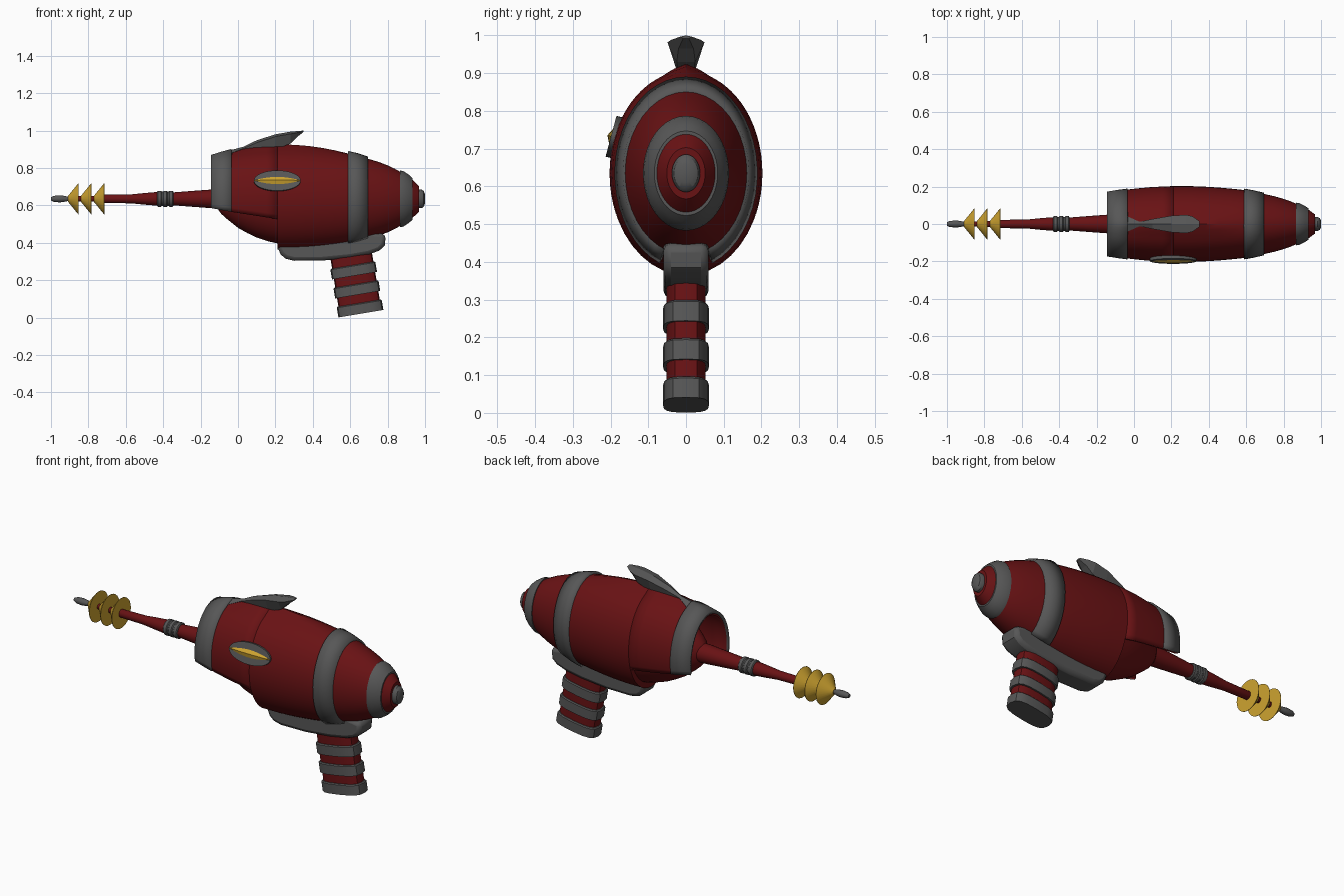
import bpy, bmesh, math
from mathutils import Vector

if "Cube" in bpy.data.objects:
    bpy.data.objects.remove(bpy.data.objects["Cube"])

ZC = 0.635  # height of the long axis


def material(name, col):
    m = bpy.data.materials.new(name)
    m.diffuse_color = (*col, 1)
    m.use_nodes = True
    m.node_tree.nodes["Principled BSDF"].inputs["Base Color"].default_value = m.diffuse_color
    return m


RED = material("dark_red", (0.14, 0.006, 0.007))
GREY = material("dark_grey", (0.095, 0.095, 0.095))
GOLD = material("gold", (0.62, 0.37, 0.03))


def make(name, verts, faces, mat, smooth=True):
    me = bpy.data.meshes.new(name)
    me.from_pydata(verts, [], faces)
    me.materials.append(mat)
    ob = bpy.data.objects.new(name, me)
    bpy.context.collection.objects.link(ob)
    if smooth:
        bpy.ops.object.select_all(action='DESELECT')
        ob.select_set(True)
        bpy.context.view_layer.objects.active = ob
        bpy.ops.object.shade_smooth_by_angle(angle=math.radians(32))
    return ob


def skin(name, rings, mat, closed=True, smooth=True):
    """Join equal rings of points; closed rings get end caps."""
    n = len(rings[0])
    verts = [p for r in rings for p in r]
    faces = []
    for i in range(len(rings) - 1):
        for j in range(n if closed else n - 1):
            k = (j + 1) % n
            faces.append((i*n + j, i*n + n + j, i*n + n + k, i*n + k))
    if closed:
        faces += [tuple(range(n)), tuple(reversed(range(len(verts) - n, len(verts))))]
    ob = make(name, verts, faces, mat, smooth)
    if closed:
        bm = bmesh.new()
        bm.from_mesh(ob.data)
        bmesh.ops.recalc_face_normals(bm, faces=bm.faces)
        bm.to_mesh(ob.data)
        bm.free()
    return ob


def loft(name, prof, mat, ratio=0.75, ridge=False, tmax=None, thick=0, seg=40):
    """Elliptical body along x from (x, radius) points; tmax opens the underside."""
    rings = []
    for x, r in prof:
        if tmax:
            t1 = tmax(x, r)
            ts = [-t1 + 2 * t1 * j / seg for j in range(seg + 1)]
        else:
            ts = [2 * math.pi * j / seg for j in range(seg)]
        ring = []
        for t in ts:
            z = ZC + r * math.cos(t)
            if ridge:
                a = abs(math.remainder(t, 2 * math.pi))
                z += 0.02 * max(0, 1 - ((x - 0.22) / 0.37) ** 2) * max(0, 1 - a / 0.32)
            ring.append((x, ratio * r * math.sin(t), z))
        rings.append(ring)
    ob = skin(name, rings, mat, closed=not tmax)
    if thick:
        mod = ob.modifiers.new("thickness", 'SOLIDIFY')
        mod.thickness, mod.offset = thick, -1
    return ob


def prism(name, pts, y0, y1, mat, bevel=0):
    ob = skin(name, [[(x, y, z) for x, z in pts] for y in (y0, y1)], mat)
    if bevel:
        mod = ob.modifiers.new("bevel", 'BEVEL')
        mod.width, mod.segments, mod.limit_method = bevel, 2, 'ANGLE'
        mod.angle_limit = math.radians(50)
    return ob


# Hull: hooded front half with a cut-away underside, and the full rear half
def front_cut(x, r):
    z = 0.565 + (0.035 + x) * (-0.19 if x < -0.035 else -0.155)
    return math.acos((z - ZC) / r)


loft("front_hood", [(-0.14, .222), (-0.04, .245), (.02, .254), (.08, .262), (.15, .267), (.21, .27)],
     RED, ridge=True, tmax=front_cut, thick=0.014)
loft("rear_hull", [(.21, .27), (.3, .27), (.38, .266), (.45, .26), (.52, .252), (.59, .242), (.645, .229),
                   (.7, .213), (.75, .198), (.8, .179), (.84, .16), (.87, .143), (.93, .105), (.968, .068)],
     RED, ridge=True)
loft("inner_core", [(-.115, .045), (-.09, .08), (-.06, .107), (0, .155), (.05, .183), (.1, .207),
                    (.16, .227), (.23, .242)], RED)

# Grey bands around the hull
loft("front_band", [(-.145, .234), (-.09, .246), (-.035, .256)], GREY, 0.74, True, front_cut, 0.016)
loft("middle_band", [(.59, .256), (.64, .244), (.695, .226)], GREY, 0.74,
     tmax=lambda x, r: math.pi - 0.38, thick=0.03)
loft("rear_band", [(.865, .152), (.885, .148), (.915, .128), (.932, .112)], GREY)
loft("tail_cap", [(.96, .05), (.982, .05), (.993, .042), (1.0, .025)], GREY)

# Barrel, coupling rings, discs and tip
loft("barrel", [(-.9, .014), (-.73, .016), (-.715, .022), (-.57, .024), (-.5, .031), (-.44, .036),
                (-.34, .035), (-.25, .042), (-.14, .05), (-.05, .052)], RED, 1, seg=20)
loft("coupling_core", [(-.433, .038), (-.345, .038)], GREY, 1, seg=20)
for i in range(3):
    x = -.433 + i * .031
    loft(f"coupling_ring_{i + 1}", [(x, .037), (x + .005, .043), (x + .021, .043), (x + .026, .037)],
         GREY, 1, seg=20)
for i in range(3):
    x = -.91 + i * .069
    loft(f"disc_{i + 1}", [(x, .014), (x + .056, .083), (x + .058, .083)], GOLD, 1, seg=28)
loft("barrel_tip", [(-1, .009), (-.985, .016), (-.955, .019), (-.935, .017), (-.9, .01)], GREY, 1, seg=12)

# Top fin: five-sided sections (x, half width, top, shoulder, bottom)
fin = [(-.045, .045, .894, .876, .86), (.03, .012, .914, .905, .88), (.1, .027, .948, .935, .89),
       (.2, .044, .98, .968, .9), (.28, .049, .994, .982, .93), (.315, .04, .997, .988, .965),
       (.35, .015, 1.0, .997, .992)]
skin("top_fin", [[(x, 0, zt), (x, w, zs), (x, w * .5, zb), (x, -w * .5, zb), (x, -w, zs)]
                 for x, w, zt, zs, zb in fin], GREY, smooth=False)

# Side badge, only on the front (-y) side
oval = [(.125 * math.cos(a), .056 * math.sin(a)) for a in (2 * math.pi * i / 32 for i in range(32))]
badge = prism("side_badge", oval, -.012, .025, GREY)
N = 12
xs = [-1 + 2 * i / N for i in range(N + 1)]
lens_rings = [[(.125 * x, -.011, -.021 * (1 - x * x) - .001), (.125 * x, -.013 - .009 * (1 - x * x), 0),
               (.125 * x, -.011, .021 * (1 - x * x) + .001)] for x in xs]
lens = skin("badge_lens", lens_rings, GOLD, smooth=False)
for ob in (badge, lens):
    ob.location = (.21, -.187, .73)
    ob.rotation_euler.x = math.radians(-15)

# Plate under the hull that carries the grip
prism("grip_mount", [(.21, .42), (.212, .375), (.228, .338), (.255, .315), (.3, .304), (.45, .305), (.6, .32),
                     (.7, .338), (.755, .358), (.785, .385), (.79, .445), (.7, .46)],
      -.06, .06, GREY, bevel=0.02)

# Slanted grip with raised bands
TILT = math.radians(9.5)
UP = Vector((-math.sin(TILT), 0, math.cos(TILT)))
ACROSS = Vector((math.cos(TILT), 0, math.sin(TILT)))
BASE = Vector((.657, 0, .021))


def grip_part(name, s0, s1, a, b, mat, lip=0.0):
    def section(s, k):
        pts = []
        for i in range(16):
            t = 2 * math.pi * i / 16
            u = math.copysign(abs(math.cos(t)) ** .7, math.cos(t)) * (a - k)
            v = math.copysign(abs(math.sin(t)) ** .6, math.sin(t)) * (b - k)
            pts.append(BASE + UP * s + ACROSS * u + Vector((0, v, 0)))
        return pts
    stops = [(s0, 0), (s1 - lip, 0), (s1, lip)] if lip else [(s0, 0), (s1, 0)]
    skin(name, [section(s, k) for s, k in stops], mat)


grip_part("grip_core", .02, .37, .112, .052, RED)
for i in range(3):
    grip_part(f"grip_band_{i + 1}", i * .103, i * .103 + .057, .122, .061, GREY, lip=0.005)
